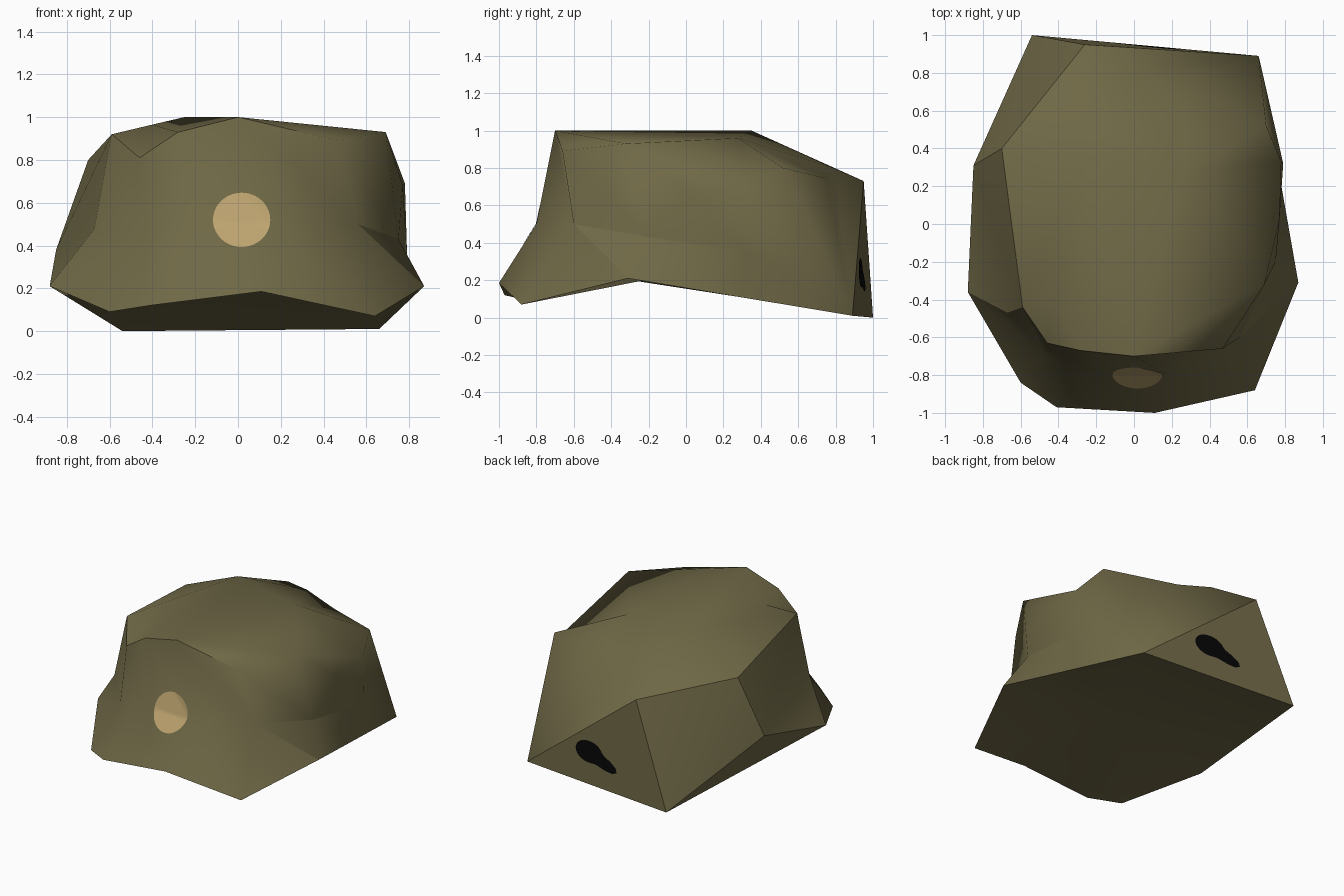
import bpy, bmesh, math
from mathutils import Vector
from mathutils.bvhtree import BVHTree

if "Cube" in bpy.data.objects:
    bpy.data.objects.remove(bpy.data.objects["Cube"])


def material(name, rgb):
    m = bpy.data.materials.new(name)
    m.diffuse_color = (*rgb, 1)
    m.use_nodes = True
    m.node_tree.nodes["Principled BSDF"].inputs["Base Color"].default_value = m.diffuse_color
    return m


def finish(name, bm, mat, angle):
    bmesh.ops.recalc_face_normals(bm, faces=bm.faces)
    me = bpy.data.meshes.new(name)
    bm.to_mesh(me)
    ob = bpy.data.objects.new(name, me)
    bpy.context.collection.objects.link(ob)
    me.materials.append(mat)
    bpy.ops.object.select_all(action='DESELECT')
    bpy.context.view_layer.objects.active = ob
    ob.select_set(True)
    bpy.ops.object.shade_smooth_by_angle(angle=math.radians(angle))
    return ob


olive = material("olive cloth", (0.16, 0.14, 0.062))
tan = material("tan badge", (0.51, 0.37, 0.16))
black = material("black patch", (0.002, 0.002, 0.002))

# Rings running from the left side round the front to the right side
brim = [(-.88, -.36, .21), (-.60, -.84, .09), (-.41, -.97, .12), (.11, -1, .185),
        (.64, -.88, .07), (.87, -.31, .21), (.763, .3, .108)]
waist = [(-.67, -.47, .48), (-.47, -.69, .40), (-.22, -.79, .51), (.18, -.8, .5),
         (.56, -.6, .5), (.75, -.2, .43), (.79, .32, .355)]
crown = [(-.59, -.44, .92), (-.46, -.63, .81), (-.28, -.67, .93), (0, -.7, 1),
         (.47, -.66, .89), (.69, -.32, .93), (.78, .33, .69)]

bm = bmesh.new()
b, w, c = [[bm.verts.new(p) for p in ring] for ring in (brim, waist, crown)]


def face(*verts):
    bm.faces.new(verts)


# Front and side walls, split into triangles along the folds
side_bulge = bm.verts.new((.77, .02, .68))
for lo, hi in ((b, w), (w, c)):
    for i in range(len(b) - 1):
        j = i + 1
        if lo is b and i == 0:
            face(lo[i], lo[j], hi[j])
            face(lo[i], hi[j], hi[i])
        elif lo is w and i == 5:
            ring = (lo[i], lo[j], hi[j], hi[i])
            for k in range(4):
                face(ring[k], ring[(k + 1) % 4], side_bulge)
        else:
            face(lo[i], lo[j], hi[i])
            face(lo[j], hi[j], hi[i])

# Back corners
low_right, low_left, side_low, side_high, high_left, back_mid, back_ridge, high_right = [
    bm.verts.new(p) for p in (
        (.66, .89, .01), (-.54, 1, 0), (-.85, .31, .38), (-.70, .40, .80),
        (-.26, .95, .73), (.25, .75, .745), (0, .8, .795), (.70, .52, .80))]
# Right rear wall
face(b[6], low_right, w[6])
face(w[6], low_right, high_right)
face(w[6], high_right, c[6])
# Back wall
face(low_right, low_left, high_left)
face(low_right, high_left, back_ridge)
face(low_right, back_ridge, back_mid)
face(low_right, back_mid, high_right)
# Left rear wall
face(low_left, side_low, side_high)
face(low_left, side_high, high_left)
face(low_left, b[0], side_low)
face(side_low, b[0], w[0])
face(side_low, w[0], c[0])
face(side_low, c[0], side_high)

# Crown top
top_left, top_right, top_front = [bm.verts.new(p) for p in (
    (-.25, .35, 1), (.27, .28, .96), (-.4, -.35, .965))]
face(top_front, c[0], c[1])
face(top_front, c[1], c[2])
face(top_left, c[0], top_front)
face(top_left, top_front, c[2])
face(top_left, c[2], c[3])
face(top_left, c[3], top_right)
face(c[3], c[4], c[5])
face(top_right, c[3], c[5])
face(top_right, c[5], c[6])
face(top_right, c[6], high_right)
face(top_right, high_right, back_mid)
face(top_right, back_mid, back_ridge)
face(top_right, back_ridge, top_left)
face(top_left, back_ridge, high_left)
face(top_left, high_left, side_high)
face(top_left, side_high, c[0])

# Closed underside, slightly hollow
hollow = bm.verts.new((-.02, -.12, .22))
rim = b + [low_right, low_left]
for i in range(len(rim)):
    face(rim[i], rim[(i + 1) % len(rim)], hollow)

# Hard creases
for chain in (rim + [b[0]], c[:5], [low_left, high_left, side_high, c[0], w[0], b[0]],
              [low_left, side_low, b[0]], [side_low, side_high],
              [low_right, high_left], [b[5], w[4], w[5], w[6]],
              [high_right, back_mid]):
    for v1, v2 in zip(chain, chain[1:]):
        edge = bm.edges.get((v1, v2))
        if edge:
            edge.smooth = False

bmesh.ops.recalc_face_normals(bm, faces=bm.faces)
tree = BVHTree.FromBMesh(bm)
finish("cap_body", bm, olive, 75)
bm.free()


def patch(name, mat, cx, cz, radius, side, segs=40, rings=10):
    """Thin patch laid on the body; side is -1 for front, 1 for back."""
    pm = bmesh.new()

    def point(x, z):
        hit = tree.ray_cast(Vector((x, 3 * side, z)), Vector((0, -side, 0)))[0]
        return pm.verts.new((x, hit.y + .004 * side, z))

    centre = point(cx, cz)
    prev = None
    for k in range(1, rings + 1):
        ring = []
        for i in range(segs):
            rx, rz = radius(math.tau * i / segs)
            ring.append(point(cx + rx * k / rings, cz + rz * k / rings))
        for i in range(segs):
            j = (i + 1) % segs
            if prev:
                pm.faces.new((prev[i], prev[j], ring[j], ring[i]))
            else:
                pm.faces.new((centre, ring[i], ring[j]))
        prev = ring
    ob = finish(name, pm, mat, 60)
    # Face the patch outward
    if ob.data.polygons[0].normal.y * side < 0:
        ob.data.flip_normals()
    pm.free()


# Round badge on the front
patch("front_badge", tan, .017, .52,
      lambda a: (.134 * math.cos(a), .127 * math.sin(a)), -1)


# Teardrop patch low on the back, tail pointing down and left
def teardrop(a):
    r = .092 + .125 * max(0, math.cos(a - math.radians(208))) ** 14
    return 1.25 * r * math.cos(a), .85 * r * math.sin(a)


patch("back_patch", black, .13, .24, teardrop, 1)
